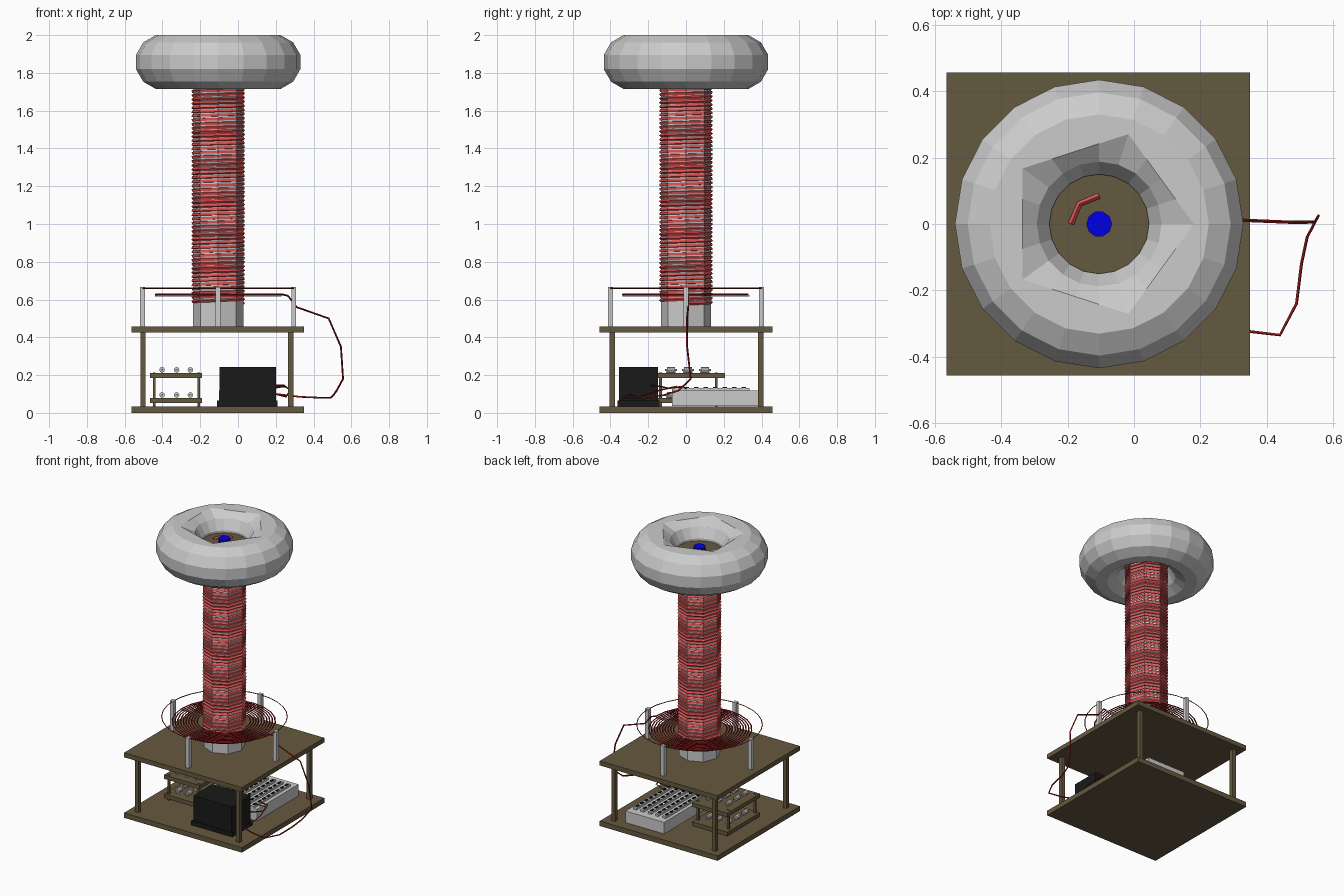
import bpy, bmesh
from math import sin, cos, pi, radians

if "Cube" in bpy.data.objects:
    bpy.data.objects.remove(bpy.data.objects["Cube"])

CX = -0.105  # tower axis


def mat(name, r, g, b):
    m = bpy.data.materials.new(name)
    m.diffuse_color = (r, g, b, 1)
    m.use_nodes = True
    m.node_tree.nodes["Principled BSDF"].inputs["Base Color"].default_value = m.diffuse_color
    return m


WOOD = mat("wood", 0.13, 0.10, 0.05)
COPPER = mat("coil_red", 0.75, 0.09, 0.09)
WIRE = mat("wire_red", 0.28, 0.01, 0.01)
BLUE = mat("blue", 0.0, 0.0, 0.8)
BLACK = mat("black", 0.01, 0.01, 0.01)


def finish(name, bm, m=None):
    bmesh.ops.recalc_face_normals(bm, faces=bm.faces)
    me = bpy.data.meshes.new(name)
    bm.to_mesh(me)
    bm.free()
    ob = bpy.data.objects.new(name, me)
    bpy.context.collection.objects.link(ob)
    if m:
        me.materials.append(m)
    return ob


def box(name, x0, x1, y0, y1, z0, z1, m=None):
    bm = bmesh.new()
    bmesh.ops.create_cube(bm, size=1)
    for v in bm.verts:
        v.co = ((x0 + x1) / 2 + v.co.x * (x1 - x0),
                (y0 + y1) / 2 + v.co.y * (y1 - y0),
                (z0 + z1) / 2 + v.co.z * (z1 - z0))
    return finish(name, bm, m)


def cyl(name, x, y, z, r, h, n, m=None, along_y=False):
    """Cylinder centred on (x, y, z), first vertex on the +x axis."""
    bm = bmesh.new()
    ends = []
    for s in (-h / 2, h / 2):
        ring = []
        for i in range(n):
            a, b = r * cos(2 * pi * i / n), r * sin(2 * pi * i / n)
            ring.append(bm.verts.new((x + a, y + s, z + b) if along_y else (x + a, y + b, z + s)))
        ends.append(ring)
        bm.faces.new(ring)
    for i in range(n):
        j = (i + 1) % n
        bm.faces.new((ends[0][i], ends[0][j], ends[1][j], ends[1][i]))
    return finish(name, bm, m)


def wire(name, pts, r, m, cyclic=False):
    cu = bpy.data.curves.new(name, 'CURVE')
    cu.dimensions = '3D'
    cu.bevel_depth = r
    cu.bevel_resolution = 0
    cu.use_fill_caps = True
    sp = cu.splines.new('POLY')
    sp.points.add(len(pts) - 1)
    for p, c in zip(sp.points, pts):
        p.co = (*c, 1)
    sp.use_cyclic_u = cyclic
    sp.use_smooth = False
    ob = bpy.data.objects.new(name, cu)
    bpy.context.collection.objects.link(ob)
    cu.materials.append(m)
    return ob


def polar(r, a, z):
    return (CX + r * cos(a), r * sin(a), z)


# two-deck cabinet
box("base_board", -0.565, 0.35, -0.457, 0.457, 0, 0.035, WOOD)
box("upper_board", -0.565, 0.35, -0.457, 0.457, 0.425, 0.457, WOOD)
for x in (-0.503, 0.28):
    for y in (-0.39, 0.395):
        box("deck_post", x - 0.014, x + 0.014, y - 0.014, y + 0.014, 0.03, 0.43, WOOD)

# tower tube and octagonal winding
cyl("tower_tube", CX, 0, 1.153, 0.133, 1.394, 8)
turns, pitch = 58, 0.0218
wire("tower_winding", [polar(0.133, i * pi / 4, 0.58 + pitch * i / 8)
                       for i in range(turns * 8 + 1)], 0.0095, COPPER)
wire("winding_tail", [polar(0.085, radians(a), 1.885) for a in (180, 135, 90)], 0.009, COPPER)

# ring terminal: lathe of 20 sides, its upper inner ring pulled to a pentagon
bm = bmesh.new()
N, rings = 20, []
for k in range(12):
    t = radians(15 + 30 * k)
    ring = []
    for i in range(N):
        a = 2 * pi * i / N
        r = 0.2925 + 0.1475 * cos(t)
        if k == 3:
            r = 0.285 * cos(pi / 5) / cos(a % (2 * pi / 5) - pi / 5)
        ring.append(bm.verts.new(polar(r, a, 1.8575 + 0.1475 * sin(t))))
    rings.append(ring)
for k in range(12):
    A, B = rings[k], rings[(k + 1) % 12]
    for i in range(N):
        j = (i + 1) % N
        bm.faces.new((A[i], A[j], B[j], B[i]))
finish("ring_terminal", bm)
cyl("terminal_disc", CX, 0, 1.865, 0.15, 0.03, 20, WOOD)
cyl("terminal_bolt", CX, 0, 1.89, 0.039, 0.045, 10, BLUE)

# flat primary spiral with guard ring, posts and radial bars
per = 24
wire("primary_spiral", [polar(0.165 + 0.175 * i / (10 * per), 2 * pi * i / per, 0.627)
                        for i in range(10 * per + 1)], 0.0045, WIRE)
wire("guard_ring", [polar(0.4, 2 * pi * i / 32, 0.66) for i in range(32)], 0.003, WIRE, True)
for dx, dy in ((1, 0), (-1, 0), (0, 1), (0, -1)):
    px, py = CX + 0.4 * dx, 0.4 * dy
    box("guard_post", px - 0.013, px + 0.013, py - 0.013, py + 0.013, 0.455, 0.667)
    xs = sorted((CX + 0.13 * dx - 0.006 * abs(dy), CX + 0.335 * dx + 0.006 * abs(dy)))
    ys = sorted((0.13 * dy - 0.006 * abs(dx), 0.335 * dy + 0.006 * abs(dx)))
    box("spiral_bar", *xs, *ys, 0.617, 0.624)

# transformer
box("transformer_foot", -0.11, 0.21, -0.362, -0.14, 0.035, 0.065, BLACK)
box("transformer_body", -0.098, 0.2, -0.355, -0.147, 0.065, 0.243, BLACK)

# capacitor tray with rows of small components
box("capacitor_tray", -0.1, 0.2, -0.075, 0.385, 0.037, 0.118)
for i in range(5):
    x = -0.065 + i * 0.057
    box("capacitor_rail", x - 0.012, x + 0.012, -0.075, 0.335, 0.116, 0.132)
    for j in range(8):
        y = -0.045 + j * 0.05
        box("capacitor_lead", x - 0.007, x + 0.007, y - 0.012, y + 0.012, 0.13, 0.138, BLACK)

# two-level spark gap stand
for z0 in (0.052, 0.185):
    box("gap_shelf", -0.467, -0.19, -0.155, 0.207, z0, z0 + 0.027, WOOD)
    for x in (-0.402, -0.325, -0.252):
        for y in (-0.08, 0.01, 0.1):
            z = z0 + 0.043
            cyl("gap_electrode", x, y, z, 0.015, 0.042, 8, None, True)
            cyl("gap_rod", x, y, z, 0.006, 0.064, 6, None, True)
            box("gap_stem", x - 0.004, x + 0.004, y - 0.025, y + 0.025, z0 + 0.026, z)
for x in (-0.443, -0.207):
    for y in (-0.135, 0.16):
        box("gap_leg", x - 0.007, x + 0.007, y - 0.007, y + 0.007, 0.033, 0.215, WOOD)

# feed cable and short links
wire("feed_cable", [(0.235, 0, 0.627), (0.265, 0.012, 0.62), (0.31, 0.012, 0.56),
                    (0.48, 0.005, 0.5), (0.545, 0.006, 0.35), (0.556, 0.025, 0.18),
                    (0.522, -0.04, 0.118), (0.505, -0.12, 0.093), (0.49, -0.24, 0.08),
                    (0.44, -0.335, 0.08), (0.33, -0.322, 0.085), (0.2, -0.29, 0.1)], 0.005, WIRE)
wire("link_upper", [(0.195, -0.19, 0.145), (0.245, -0.16, 0.145), (0.265, -0.09, 0.13),
                    (0.245, -0.02, 0.14), (0.18, 0, 0.13)], 0.004, WIRE)
wire("link_lower", [(0.195, -0.31, 0.1), (0.255, -0.25, 0.085), (0.275, -0.14, 0.12),
                    (0.25, -0.05, 0.14), (0.15, -0.04, 0.132)], 0.004, WIRE)
